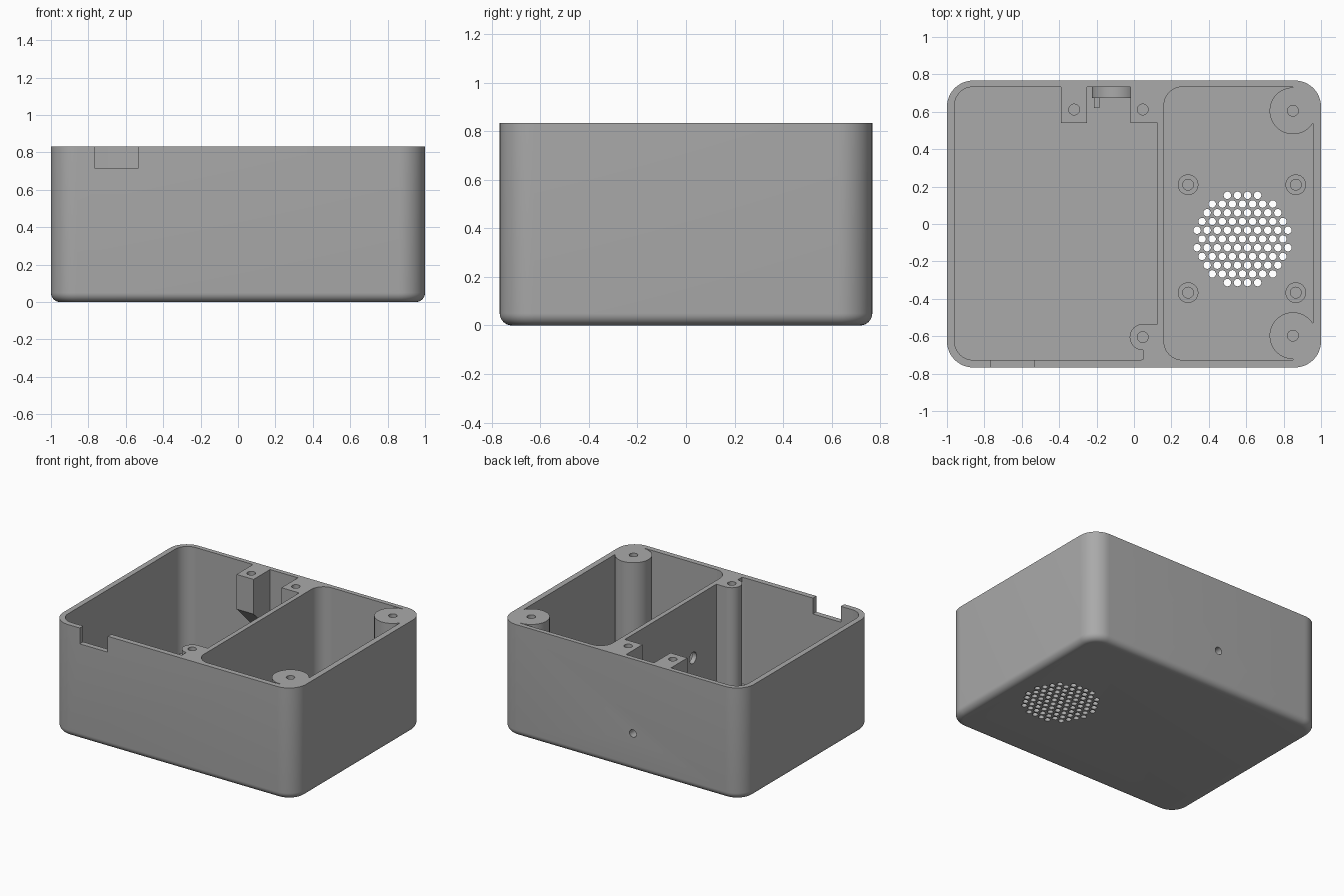
import bpy, bmesh, math
from mathutils import Matrix, Vector

default = bpy.data.objects.get("Cube")
if default:
    bpy.data.objects.remove(default, do_unlink=True)

H = 0.833       # box height
BACK = 0.767    # half depth
FLOOR = 0.04    # floor thickness


def finish(bm, name):
    bmesh.ops.recalc_face_normals(bm, faces=bm.faces[:])
    mesh = bpy.data.meshes.new(name)
    bm.to_mesh(mesh)
    bm.free()
    ob = bpy.data.objects.new(name, mesh)
    bpy.context.scene.collection.objects.link(ob)
    return ob


def block(name, x, y, z, corner=0, bottom=0):
    """Box between ranges, with optional rounded upright and bottom edges."""
    bm = bmesh.new()
    bmesh.ops.create_cube(bm, size=1)
    for v in bm.verts:
        v.co = Vector([r[0] if c < 0 else r[1] for c, r in zip(v.co, (x, y, z))])
    if corner:
        up = [e for e in bm.edges if abs(e.verts[0].co.z - e.verts[1].co.z) > 0.01]
        bmesh.ops.bevel(bm, geom=up, offset=corner, segments=12, profile=0.5, affect='EDGES')
    if bottom:
        low = [e for e in bm.edges if all(abs(v.co.z - z[0]) < 1e-4 for v in e.verts)]
        bmesh.ops.bevel(bm, geom=low, offset=bottom, segments=8, profile=0.5, affect='EDGES')
    return finish(bm, name)


def rods(name, centres, radius, low, high, sides=40, along_y=False):
    """Cylinders at (x, y) running in z, or at (x, z) running in y."""
    bm = bmesh.new()
    for a, b in centres:
        mid = (low + high) / 2
        m = Matrix.Translation((a, mid, b) if along_y else (a, b, mid))
        if along_y:
            m = m @ Matrix.Rotation(math.pi / 2, 4, 'X')
        bmesh.ops.create_cone(bm, cap_ends=True, segments=sides, radius1=radius,
                              radius2=radius, depth=high - low, matrix=m)
    return finish(bm, name)


def bracket(name, x0, x1):
    """Screw block hanging on the back wall with a sloped underside."""
    bm = bmesh.new()
    profile = [(0.54, 1.2), (0.54, 0.575), (0.76, 0.355), (0.76, 1.2)]
    face = bm.faces.new([bm.verts.new((x0, y, z)) for y, z in profile])
    new = bmesh.ops.extrude_face_region(bm, geom=[face])["geom"]
    bmesh.ops.translate(bm, vec=(x1 - x0, 0, 0),
                        verts=[g for g in new if isinstance(g, bmesh.types.BMVert)])
    return finish(bm, name)


def cut(target, *tools):
    """Subtract each tool from the target and discard the tool."""
    for tool in tools:
        mod = target.modifiers.new("cut", 'BOOLEAN')
        mod.operation, mod.solver, mod.object = 'DIFFERENCE', 'EXACT', tool
        graph = bpy.context.evaluated_depsgraph_get()
        mesh = bpy.data.meshes.new_from_object(target.evaluated_get(graph))
        target.modifiers.clear()
        target.data = mesh
        bpy.data.objects.remove(tool, do_unlink=True)


# Outer shell
box = block("enclosure_box", (-1, 1), (-BACK, BACK), (0, H), corner=0.14, bottom=0.05)

# Large compartment, keeping its brackets, screw post and knob boss solid
large = block("large_cavity", (-0.96, 0.125), (-0.727, 0.733), (FLOOR, 1), corner=0.1)
cut(large,
    bracket("bracket_right", -0.39, -0.25),
    bracket("bracket_left", -0.02, 0.2),
    block("post_web", (0.047, 0.2), (-0.8, -0.535), (-0.1, 1.2)),
    rods("screw_post", [(0.047, -0.605)], 0.07, -0.1, 1.2),
    rods("knob_boss", [(-0.1, 0.28)], 0.125, 0.675, 0.8, along_y=True),
    block("locating_peg", (-0.215, -0.185), (0.62, 0.8), (0.265, 0.295)))

# Speaker compartment, keeping its corner posts and standoffs solid
corners = [(0.85, 0.605), (0.85, -0.597)]
standoffs = [(x, y) for x in (0.289, 0.865) for y in (0.21, -0.367)]
small = block("speaker_cavity", (0.16, 0.957), (-0.727, 0.733), (FLOOR, 1), corner=0.1)
cut(small, rods("corner_posts", corners, 0.125, -0.1, 1.2, sides=64))
for x, y in corners:
    far = math.copysign(0.9, y)
    cut(small, block("corner_fill", (x, 1.1), sorted((y, far)), (-0.1, 1.2)))
cut(small, rods("standoffs", standoffs, 0.055, -0.1, 0.14))
cut(box, large, small)

# Cable notch in the front rim
cut(box, block("cable_notch", (-0.765, -0.535), (-0.9, -0.7), (0.715, 1)))

# Screw holes
screws = corners + [(0.047, -0.605), (-0.32, 0.612), (0.047, 0.612)]
cut(box, rods("screw_holes", screws, 0.029, 0.6, 1, sides=24))
cut(box, rods("standoff_holes", standoffs, 0.029, 0.05, 0.3, sides=24))

# Knob shaft hole in the back wall, wire hole through the divider
cut(box, rods("shaft_hole", [(-0.1, 0.28)], 0.028, 0.6, 0.9, sides=24, along_y=True))
wire = rods("wire_hole", [(0, 0)], 0.042, -0.1, 0.1, sides=32)
wire.data.transform(Matrix.Translation((0.142, -0.26, 0.39)) @ Matrix.Rotation(math.pi / 2, 4, 'Y'))
cut(box, wire)

# Round speaker grille on a staggered grid
step, row = 0.054, 0.0467
grille = []
for j in range(-5, 6):
    for i in range(-6, 7):
        dx, dy = (i + (j % 2) / 2) * step, j * row
        if math.hypot(dx, dy) < 0.255:
            grille.append((0.58 + dx, -0.08 + dy))
cut(box, rods("grille_holes", grille, 0.02, -0.1, 0.1, sides=16))

# Material and shading
grey = bpy.data.materials.new("matte_grey")
grey.use_nodes = True
colour = (0.4, 0.4, 0.4, 1)
grey.diffuse_color = colour
grey.node_tree.nodes["Principled BSDF"].inputs["Base Color"].default_value = colour
box.data.materials.clear()
box.data.materials.append(grey)
for p in box.data.polygons:
    p.material_index = 0
bpy.ops.object.select_all(action='DESELECT')
box.select_set(True)
bpy.context.view_layer.objects.active = box
bpy.ops.object.shade_smooth_by_angle(angle=math.radians(30))
